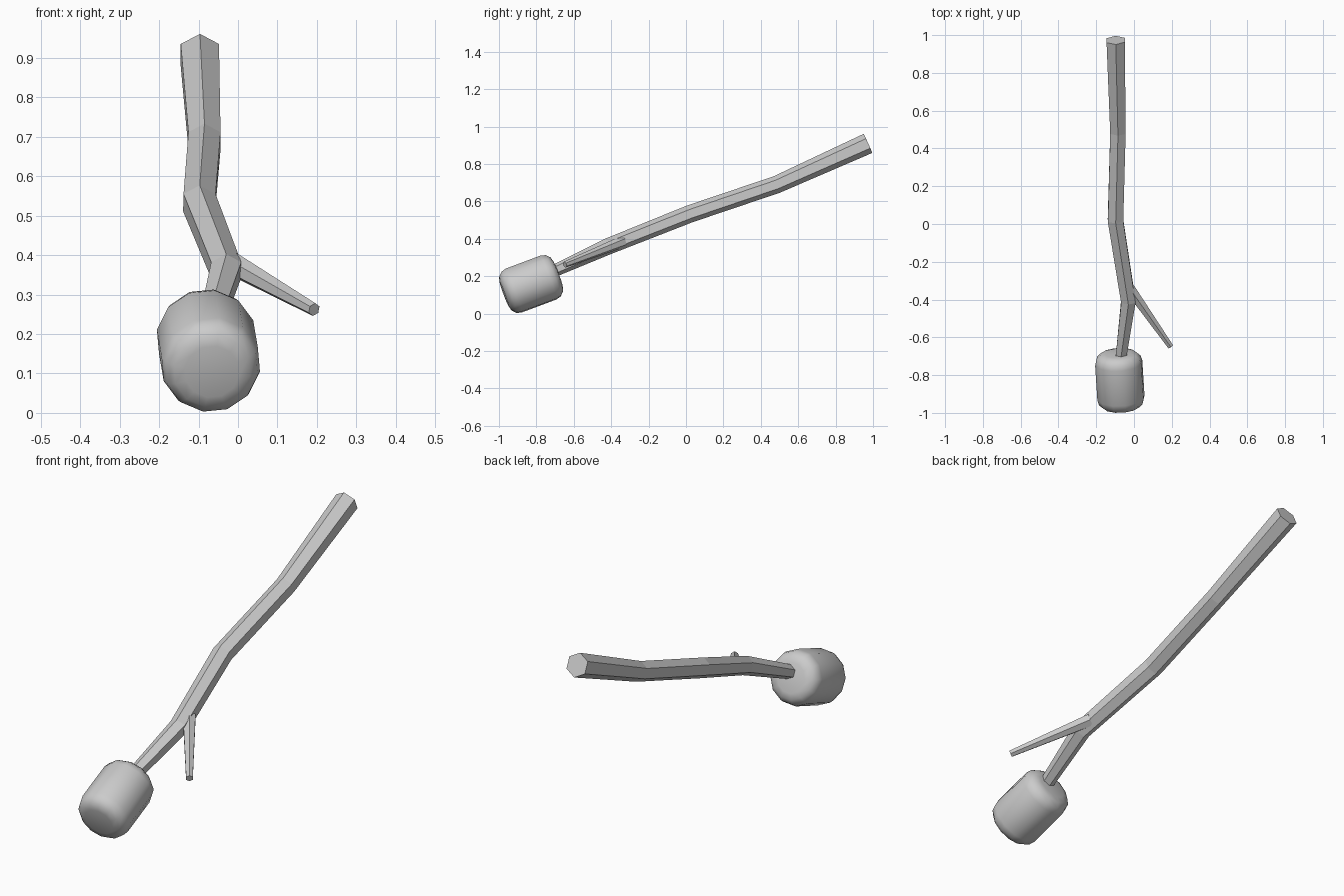
import bpy, bmesh, math
from mathutils import Vector, Matrix

if "Cube" in bpy.data.objects:
    bpy.data.objects.remove(bpy.data.objects["Cube"])


def add_object(name, bm):
    bmesh.ops.recalc_face_normals(bm, faces=bm.faces[:])
    mesh = bpy.data.meshes.new(name)
    bm.to_mesh(mesh)
    bm.free()
    ob = bpy.data.objects.new(name, mesh)
    bpy.context.collection.objects.link(ob)
    return ob


def frame(direction):
    # side and up axes perpendicular to a direction
    side = direction.cross(Vector((0, 0, 1))).normalized()
    return side, side.cross(direction).normalized()


def hex_tube(name, path):
    # six-sided tapered tube through (x, y, z, radius) points
    pts = [Vector(p[:3]) for p in path]
    bm = bmesh.new()
    rings = []
    for i, p in enumerate(pts):
        d = Vector()
        if i > 0:
            d += (p - pts[i - 1]).normalized()
        if i < len(pts) - 1:
            d += (pts[i + 1] - p).normalized()
        side, up = frame(d.normalized())
        rings.append([bm.verts.new(p + path[i][3] * (math.sin(a) * side + math.cos(a) * up))
                      for a in (k * math.pi / 3 for k in range(6))])
    for r0, r1 in zip(rings, rings[1:]):
        for k in range(6):
            j = (k + 1) % 6
            bm.faces.new((r0[k], r0[j], r1[j], r1[k]))
    bm.faces.new(rings[0])
    bm.faces.new(rings[-1])
    return add_object(name, bm)


# crooked main stick
hex_tube("stick", [(-0.075, -0.75, 0.208, 0.031),
                   (-0.03, -0.41, 0.362, 0.044),
                   (-0.098, 0.02, 0.533, 0.047),
                   (-0.085, 0.485, 0.69, 0.047),
                   (-0.097, 0.973, 0.91, 0.056)])

# small side twig
hex_tube("twig", [(-0.025, -0.338, 0.385, 0.032),
                  (0.193, -0.648, 0.262, 0.017)])

# marshmallow: twelve-sided cylinder with rounded rims
axis = Vector((-0.06, 0.937, 0.35)).normalized()
side, up = frame(axis)
rot = Matrix((side, up, axis)).transposed().to_4x4()
bm = bmesh.new()
bmesh.ops.create_cone(bm, cap_ends=True, segments=12, radius1=0.127, radius2=0.127, depth=0.308)
rims = [e for e in bm.edges if abs(e.verts[0].co.z - e.verts[1].co.z) < 0.001]
bmesh.ops.bevel(bm, geom=rims, offset=0.055, segments=3, profile=0.5, affect='EDGES')
for f in bm.faces:
    f.smooth = True
bmesh.ops.transform(bm, verts=bm.verts[:],
                    matrix=Matrix.Translation((-0.075, -0.828, 0.158)) @ rot
                    @ Matrix.Rotation(math.radians(-9), 4, 'Z'))
add_object("marshmallow", bm)
